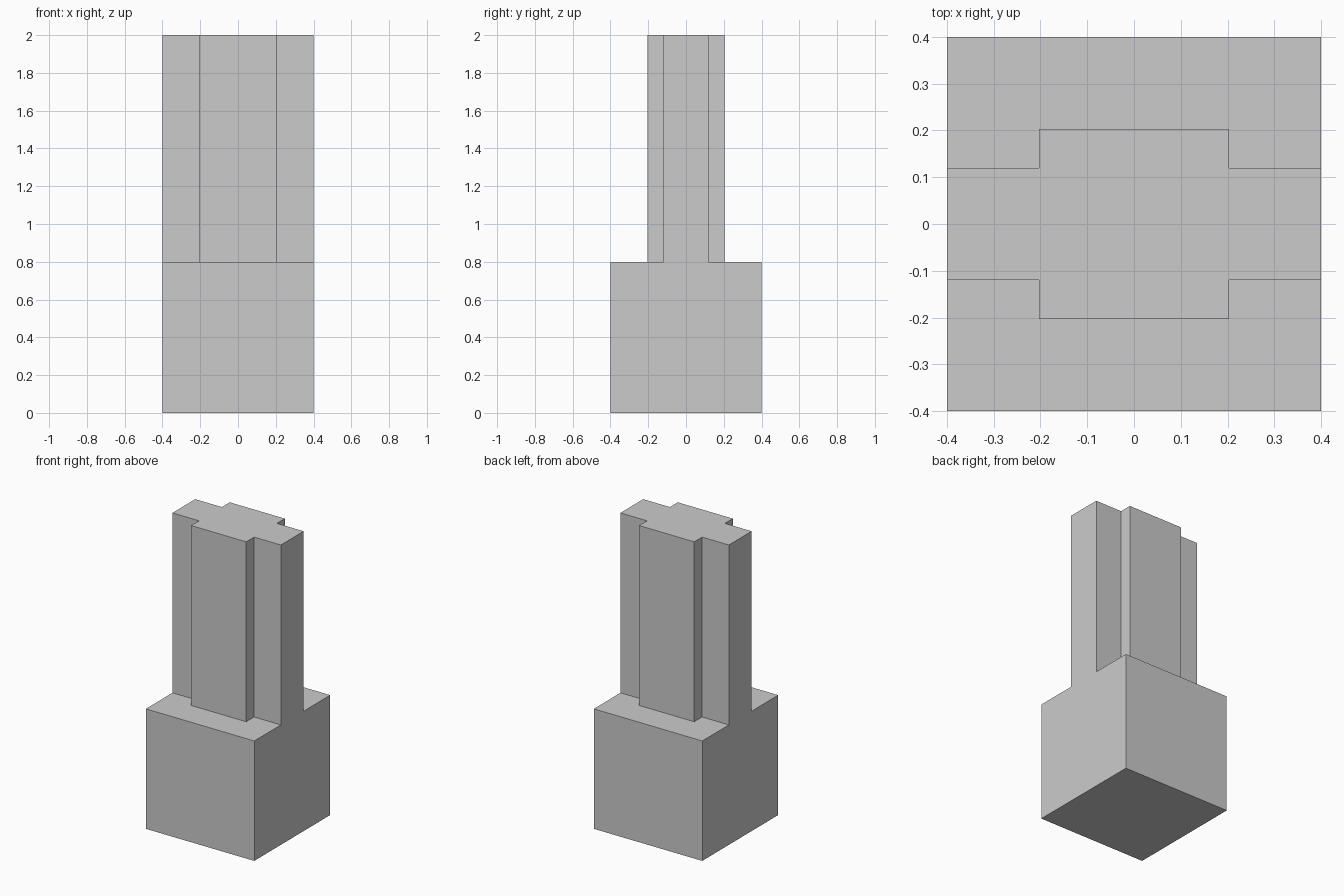
import bpy, bmesh

if "Cube" in bpy.data.objects:
    bpy.data.objects.remove(bpy.data.objects["Cube"])

HALF = 0.4      # half width of the base
CORE = 0.203    # half width of the thick middle of the tower
WING = 0.12     # half thickness of the tower's side wings
BASE_H, TOP = 0.8, 2.0

bm = bmesh.new()


def raise_faces(faces, height, keep):
    """Extrude faces upward and return the raised faces."""
    geom = bmesh.ops.extrude_face_region(bm, geom=faces, use_keep_orig=keep)["geom"]
    verts = [g for g in geom if isinstance(g, bmesh.types.BMVert)]
    bmesh.ops.translate(bm, verts=verts, vec=(0, 0, height))
    return [g for g in geom if isinstance(g, bmesh.types.BMFace)]


# Floor plan: stepped tower outline with a ledge in front and behind
step = [(-HALF, WING), (-CORE, WING), (-CORE, CORE),
        (CORE, CORE), (CORE, WING), (HALF, WING)]
front = [bm.verts.new((x, -y, 0)) for x, y in step]
back = [bm.verts.new((x, y, 0)) for x, y in step]
plan = [bm.faces.new(front + back[::-1])]
for edge, y in ((front, -HALF), (back, HALF)):
    corners = [bm.verts.new((x, y, 0)) for x in (HALF, -HALF)]
    plan.append(bm.faces.new(edge + corners))
bmesh.ops.recalc_face_normals(bm, faces=plan)

# Square base, then the tower rising from the middle of it
base_top = raise_faces(plan, BASE_H, True)
tower = [f for f in base_top if len(f.verts) == 12]
raise_faces(tower, TOP - BASE_H, False)

# Merge coplanar faces and face everything outward
bmesh.ops.dissolve_limit(bm, angle_limit=0.01, verts=bm.verts[:], edges=bm.edges[:])
bmesh.ops.recalc_face_normals(bm, faces=bm.faces[:])

mesh = bpy.data.meshes.new("stepped_tower")
bm.to_mesh(mesh)
bm.free()
bpy.context.collection.objects.link(bpy.data.objects.new("stepped_tower", mesh))
